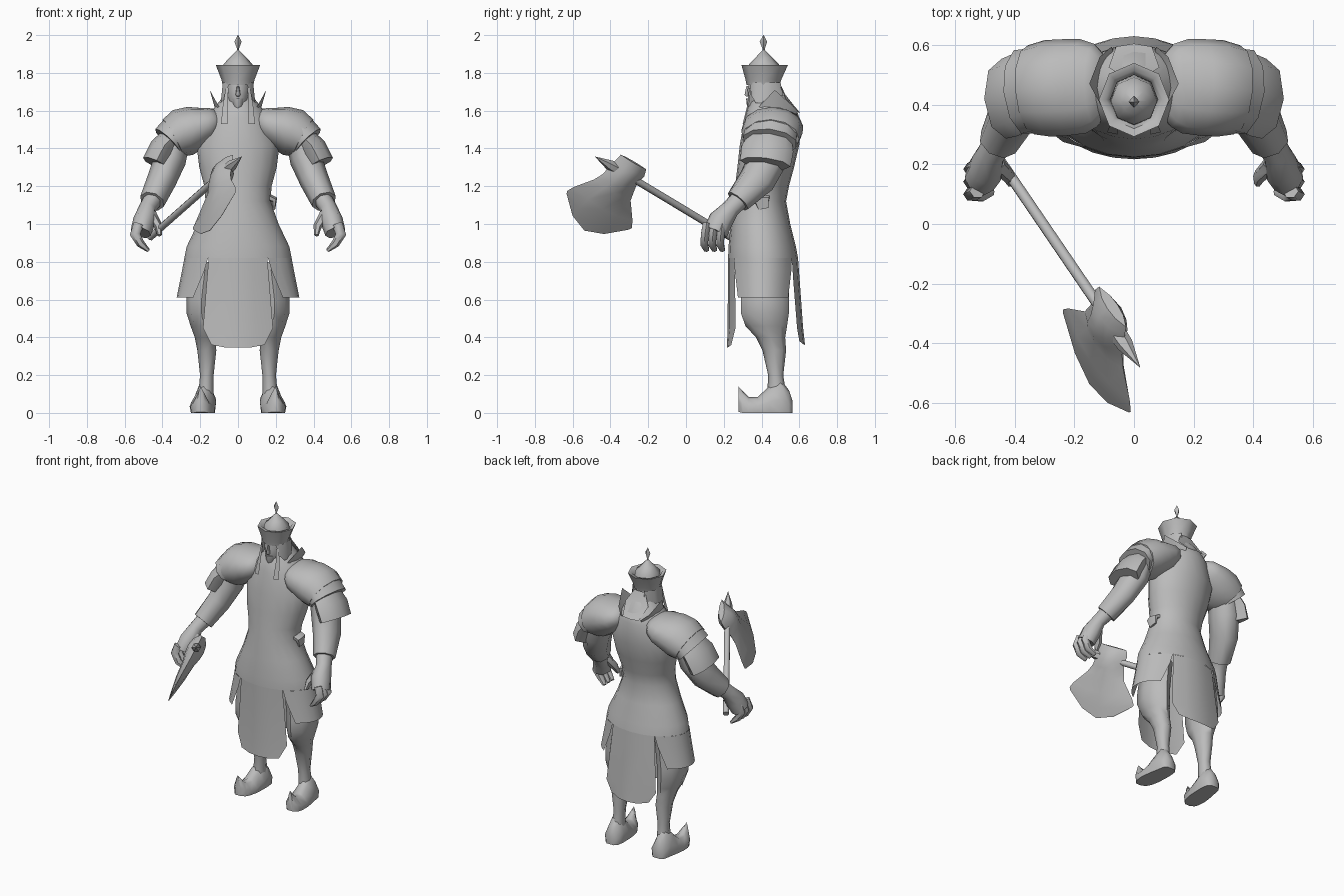
import bpy, bmesh, math
from mathutils import Vector as V

grey = bpy.data.materials.new("plain grey")
grey.diffuse_color = (0.5, 0.5, 0.5, 1)


def loft(name, rows, closed=True, caps=True, mirror=False, angle=58):
    """Bridge rows of points into one surface."""
    bm = bmesh.new()
    vs = [[bm.verts.new(p) for p in r] for r in rows]
    n = len(vs[0])
    for a, b in zip(vs, vs[1:]):
        for i in range(n if closed else n - 1):
            j = (i + 1) % n
            bm.faces.new((a[i], a[j], b[j], b[i]))
    if closed and caps:
        bm.faces.new(vs[0][::-1])
        bm.faces.new(vs[-1])
    bmesh.ops.remove_doubles(bm, verts=bm.verts, dist=0.0005)
    bmesh.ops.recalc_face_normals(bm, faces=bm.faces)
    me = bpy.data.meshes.new(name)
    bm.to_mesh(me)
    bm.free()
    ob = bpy.data.objects.new(name, me)
    bpy.context.collection.objects.link(ob)
    me.materials.append(grey)
    bpy.ops.object.select_all(action='DESELECT')
    ob.select_set(True)
    bpy.context.view_layer.objects.active = ob
    bpy.ops.object.shade_smooth_by_angle(angle=math.radians(angle))
    if mirror:
        ob.modifiers.new("mirror", 'MIRROR').use_mirror_merge = False
    return ob


def ring(c, u, v, n):
    return [c + u * math.cos(t) + v * math.sin(t)
            for t in (math.tau * i / n for i in range(n))]


def stack(name, rows, n=8, **kw):
    """Horizontal rings: z, half width, front y, back y."""
    return loft(name, [ring(V((0, (f + b) / 2, z)), V((w, 0, 0)), V((0, (b - f) / 2, 0)), n)
                       for z, w, f, b in rows], **kw)


def tube(name, pts, n=8, **kw):
    """Rings across a path: x, y, z, radius, depth radius."""
    cs = [V(p[:3]) for p in pts]
    rows = []
    for i, p in enumerate(pts):
        t = (cs[min(i + 1, len(cs) - 1)] - cs[max(i - 1, 0)]).normalized()
        u = V((0, 1, 0)).cross(t).normalized()
        rows.append(ring(cs[i], u * p[3], t.cross(u) * p[4], n))
    return loft(name, rows, **kw)


def panel(name, rows):
    """Hanging cloth: z, half width, middle y, edge y, edge lift."""
    return loft(name, [[(w * s, m + (e - m) * s * s, z + lift * abs(s) ** 3)
                        for s in (-1, -.5, 0, .5, 1)] for z, w, m, e, lift in rows],
                closed=False)


# Robe body
stack("robe", [(1.68, .075, .36, .53), (1.61, .13, .325, .585), (1.56, .17, .31, .6),
               (1.42, .22, .285, .6), (1.3, .205, .272, .572), (1.2, .178, .26, .545),
               (1.12, .172, .25, .53), (1.0, .215, .237, .552),
               (.88, .272, .225, .582), (.82, .284, .223, .593)], n=20, caps=False)
tube("sash_knot", [(.15, .4, 1.145, .02, .05), (.19, .4, 1.13, .02, .045), (.19, .41, 1.08, .008, .03)], 6)

# Skirt panels
panel("front_panel", [(.82, .155, .223, .255, 0), (.7, .165, .222, .26, 0),
                      (.45, .185, .22, .262, 0), (.345, .14, .217, .24, .015)])
panel("back_panel", [(.82, .155, .593, .56, 0), (.7, .165, .602, .568, 0),
                     (.45, .185, .62, .588, 0), (.36, .14, .63, .6, .02)])
rows = []
for z, rx, ry, a in ((.82, .284, .185, 56), (.75, .297, .187, 53), (.61, .325, .195, 43)):
    rows.append([(rx * math.cos(t), .408 + ry * math.sin(t), z)
                 for t in (math.radians(a * k / 4) for k in range(-4, 5))])
loft("side_panel", rows, closed=False, mirror=True)

# Legs and curled boots
legs = [(.8, .17, .08, .3, .54), (.6, .193, .08, .29, .545), (.53, .193, .08, .29, .545),
        (.46, .183, .068, .315, .535), (.4, .173, .056, .37, .525), (.33, .165, .05, .405, .53),
        (.2, .165, .036, .435, .515), (.1, .17, .04, .43, .53)]
loft("leg", [ring(V((x, (f + b) / 2, z)), V((w, 0, 0)), V((0, (b - f) / 2, 0)), 8)
             for z, x, w, f, b in legs], mirror=True)
boot = [(.565, .175, .03, 0, .06), (.545, .175, .052, 0, .12), (.5, .176, .06, 0, .18),
        (.44, .182, .066, 0, .14), (.38, .188, .068, 0, .085), (.33, .192, .06, 0, .085),
        (.3, .195, .045, 0, .115), (.278, .197, .02, 0.005, .14)]
loft("boot", [[(x + w * a, y, lo + (hi - lo) * b) for a, b in
               ((-.9, 0), (.9, 0), (1, .4), (.45, .85), (0, 1), (-.45, .85), (-1, .4))]
              for y, x, w, lo, hi in boot], mirror=True)

# Layered shoulder armour
tube("shoulder_dome", [(.1, .465, 1.565, .05, .1), (.13, .465, 1.55, .075, .14),
                       (.17, .462, 1.525, .098, .158), (.23, .458, 1.508, .118, .162),
                       (.29, .455, 1.485, .13, .162), (.345, .45, 1.455, .112, .15)], 12, mirror=True)
tube("shoulder_plate", [(.32, .452, 1.485, .1, .145), (.37, .443, 1.435, .096, .148)], 10, mirror=True)
tube("shoulder_skirt", [(.355, .445, 1.45, .062, .12), (.4, .432, 1.4, .07, .138),
                        (.437, .42, 1.32, .072, .135)], 8, mirror=True)

# Arms and hands
tube("sleeve", [(.33, .45, 1.46, .08, .1), (.36, .43, 1.34, .085, .105), (.405, .375, 1.23, .078, .098),
                (.455, .275, 1.12, .068, .07)], 8, mirror=True)
tube("palm", [(.45, .285, 1.13, .05, .055), (.48, .235, 1.08, .046, .05), (.495, .185, 1.02, .06, .066),
              (.515, .155, .955, .055, .066)], 8, mirror=True)
for y in (.1, .142, .184):
    tube("finger", [(.525, y + .01, 1.0, .028, .024), (.545, y, .945, .028, .024),
                    (.515, y - .004, .895, .022, .023), (.475, y + .01, .86, .01, .015)], 6, mirror=True)
tube("thumb", [(.46, .2, 1.05, .03, .03), (.42, .16, .985, .022, .024), (.415, .135, .94, .012, .012)], 6,
     mirror=True)

# Raised collar and neck guard
loft("collar", [[(.09, .36, 1.57), (.11, .45, 1.57), (.09, .55, 1.58), (.07, .58, 1.58)],
                [(.1, .385, 1.62), (.15, .47, 1.71), (.115, .56, 1.63), (.075, .595, 1.595)]],
     closed=False, mirror=True)
loft("neck_guard", [[(-.04, .495, 1.74), (0, .5, 1.74), (.04, .495, 1.74)],
                    [(-.085, .525, 1.665), (0, .535, 1.665), (.085, .525, 1.665)],
                    [(-.06, .595, 1.59), (0, .605, 1.59), (.06, .595, 1.59)]], closed=False)

# Head, nose, beard, hair
stack("head", [(1.79, .07, .335, .49), (1.71, .066, .322, .495), (1.65, .055, .328, .485),
               (1.605, .04, .345, .48), (1.56, .05, .36, .49)], 10)
stack("nose", [(1.73, .006, .318, .34), (1.685, .013, .308, .34), (1.675, .008, .316, .34)], 6)
stack("beard", [(1.665, .035, .318, .4), (1.63, .03, .322, .4), (1.6, .006, .33, .36)], 8)
loft("hair_lock", [[(.05, .34, 1.75), (.08, .37, 1.75), (.08, .46, 1.75), (.04, .5, 1.75)],
                   [(.055, .345, 1.68), (.092, .37, 1.64), (.092, .45, 1.64), (.04, .52, 1.66)]],
     closed=False, mirror=True)
loft("ribbon", [[(.05, .335, 1.72), (.065, .345, 1.72)], [(.056, .325, 1.63), (.08, .333, 1.63)],
                [(.055, .3, 1.53), (.09, .308, 1.53)]], closed=False, mirror=True)

# Flared hat with crown and finial
stack("hat_brim", [(1.737, .082, .32, .497), (1.765, .088, .315, .505), (1.843, .118, .293, .54),
                   (1.838, .095, .32, .515), (1.8, .08, .335, .5)], 8, caps=False)
stack("hat_crown", [(1.77, .08, .33, .5), (1.845, .078, .333, .492), (1.88, .045, .367, .458),
                    (1.92, .006, .405, .418)], 8)
stack("hat_finial", [(1.9, .005, .405, .417), (1.93, .006, .404, .418), (1.965, .019, .39, .43),
                     (2.0, .001, .409, .411)], 4)

# Battle axe: u along the handle, v toward the cutting edge
u = V((.5, -.75, .43)).normalized()
v = V((-.17, -.57, -.8))
v = (v - u * v.dot(u)).normalized()
w = u.cross(v)
hub = V((-.08, -.33, 1.27))


def axe_section(at, lo, hi, t, bow=0):
    """Lens-shaped slice of the axe head."""
    return [hub + u * (lo + (hi - lo) * k) + v * (at + bow * math.sin(math.pi * k)) + w * t * s
            for k, s in ((0, 0), (.25, .8), (.5, 1), (.75, .8), (1, 0), (.75, -.8), (.5, -1), (.25, -.8))]


loft("axe_head", [axe_section(-.078, -.1, .08, .02), axe_section(-.04, -.115, .085, .045),
                  axe_section(.01, -.105, .095, .055), axe_section(.06, -.118, .1, .05),
                  axe_section(.11, -.133, .125, .038), axe_section(.2, -.215, .2, .028, .02),
                  axe_section(.235, -.237, .218, .014, .07), axe_section(.25, -.23, .212, .001, .125)])
loft("axe_spike", [ring(hub + u * a, v * r, w * r, 6)
                   for a, r in ((.06, .03), (.1, .028), (.2, .001))])
grip = V((-.465, .235, .93))
loft("axe_handle", [ring(p, v * .019, w * .019, 8) for p in (grip, hub)])
